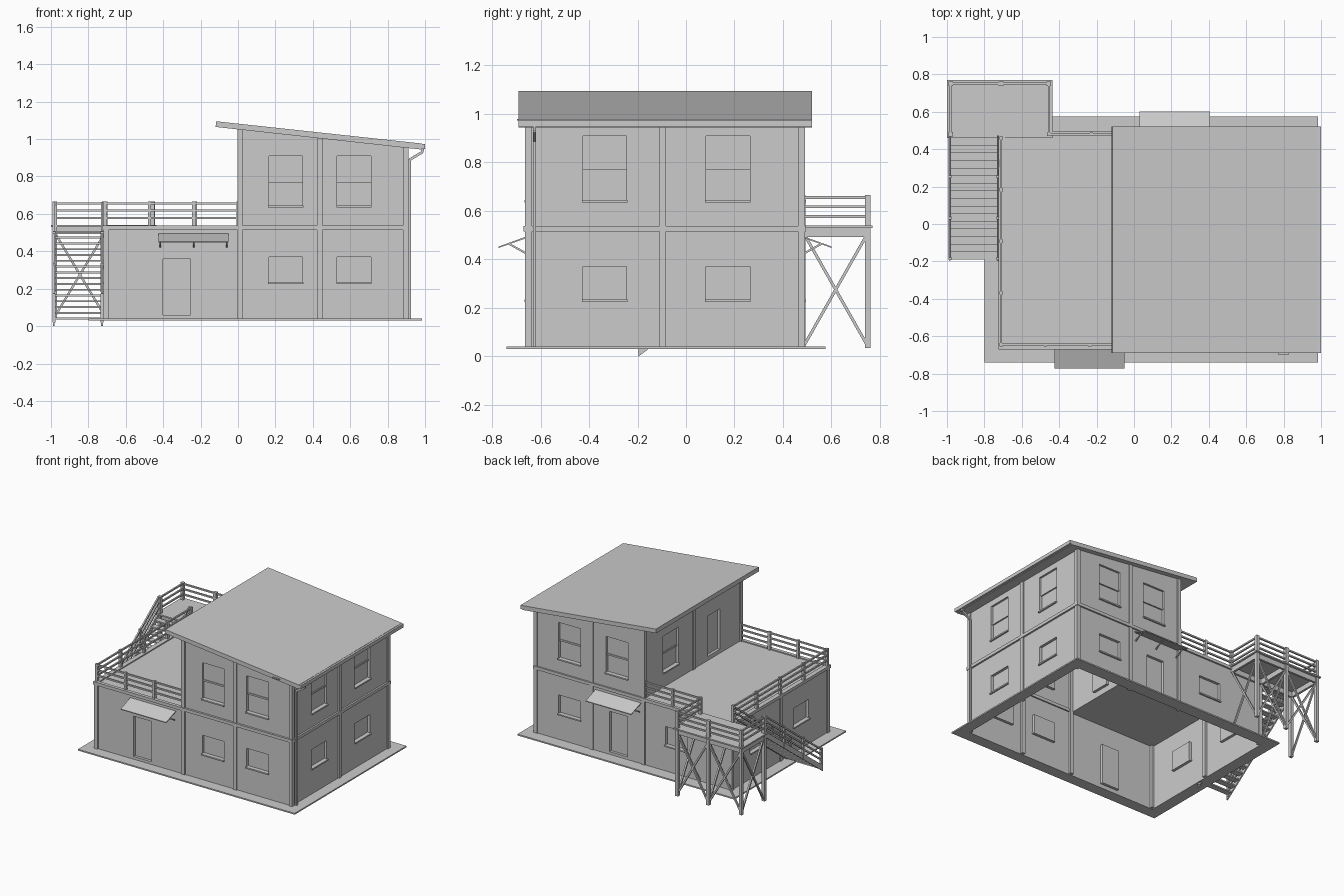
import bpy, bmesh
from mathutils import Vector, Matrix

if "Cube" in bpy.data.objects:
    bpy.data.objects.remove(bpy.data.objects["Cube"])

mat = bpy.data.materials.new("light_grey")
mat.diffuse_color = (0.6, 0.6, 0.6, 1)
mat.use_nodes = True
mat.node_tree.nodes["Principled BSDF"].inputs["Base Color"].default_value = mat.diffuse_color
parts = {}


def part(name):
    if name not in parts:
        parts[name] = bmesh.new()
    return parts[name]


def box(name, x0, x1, y0, y1, z0, z1):
    m = Matrix.Translation(((x0 + x1) / 2, (y0 + y1) / 2, (z0 + z1) / 2)) @ \
        Matrix.Diagonal((x1 - x0, y1 - y0, z1 - z0, 1))
    bmesh.ops.create_cube(part(name), size=1, matrix=m)


def bar(name, a, b, w=0.012):
    a, b = Vector(a), Vector(b)
    d = b - a
    m = Matrix.Translation((a + b) / 2) @ d.to_track_quat('Z', 'Y').to_matrix().to_4x4() @ \
        Matrix.Diagonal((w, w, d.length, 1))
    bmesh.ops.create_cube(part(name), size=1, matrix=m)


def prism(name, pts, vec):
    # closed polygon pushed along vec
    bm = part(name)
    f = bm.faces.new([bm.verts.new(p) for p in pts])
    r = bmesh.ops.extrude_face_region(bm, geom=[f], use_keep_orig=True)
    new = [v for v in r["geom"] if isinstance(v, bmesh.types.BMVert)]
    bmesh.ops.translate(bm, verts=new, vec=vec)
    bmesh.ops.recalc_face_normals(bm, faces=bm.faces[:])


def soffit(x):
    return 1.052 - 0.11 * x


def wall(name, P, u0, u1, v0, top, holes, flip):
    # wall sheet with recessed windows and doors; P(u, v, d) has d pointing outward
    bm = part(name)

    def quad(*pts):
        vs = [bm.verts.new(P(*p)) for p in pts]
        bm.faces.new(vs[::-1] if flip else vs)

    def block(name, a, b, c, d, n, f):
        lo, hi = P(a, c, n), P(b, d, f)
        box(name, *[g(lo[i], hi[i]) for i in range(3) for g in (min, max)])

    us = sorted({u0, u1, *[h[0] for h in holes], *[h[1] for h in holes]})
    for a, b in zip(us, us[1:]):
        v = v0
        for h in sorted((h for h in holes if h[0] <= a and h[1] >= b), key=lambda h: h[2]):
            quad((a, v, 0), (b, v, 0), (b, h[2], 0), (a, h[2], 0))
            v = h[3]
        quad((a, v, 0), (b, v, 0), (b, top(b), 0), (a, top(a), 0))
    r = -0.02
    for a, b, c, d, kind in holes:
        quad((a, c, 0), (b, c, 0), (b, c, r), (a, c, r))
        quad((b, c, 0), (b, d, 0), (b, d, r), (b, c, r))
        quad((b, d, 0), (a, d, 0), (a, d, r), (b, d, r))
        quad((a, d, 0), (a, c, 0), (a, c, r), (a, d, r))
        quad((a, c, r), (b, c, r), (b, d, r), (a, d, r))
        if kind != "door":
            block("window_sills", a - .004, b + .004, c - .006, c + .004, r, .012)
        if kind == "tall":
            m = (c + d) / 2
            block("window_sashes", a, b, m - .006, m + .006, r, r + .01)
            block("window_sashes", a, b, m, d, r, r + .005)


def win(u, kind):
    z = {"tall": (.64, .91), "low": (.23, .37)}[kind]
    return (u, u + .18, *z, kind)


# house walls
FY, BY, LX, RX = -.655, .483, -.712, .902
deck = lambda u: .52
wall("front_wall", lambda u, v, d: (u, FY - d, v), 0, RX, .035, soffit,
     [win(.165, "tall"), win(.53, "tall"), win(.165, "low"), win(.53, "low")], False)
wall("terrace_front_wall", lambda u, v, d: (u, FY - d, v), LX, 0, .035, deck,
     [(-.4, -.255, .06, .36, "door")], False)
wall("back_wall", lambda u, v, d: (u, BY + d, v), 0, RX, .035, soffit,
     [win(.14, "tall"), win(.53, "tall"), win(.53, "low"), (.145, .29, .06, .36, "door")], True)
wall("terrace_back_wall", lambda u, v, d: (u, BY + d, v), LX, 0, .035, deck,
     [win(-.35, "low")], True)
wall("right_wall", lambda u, v, d: (RX + d, u, v), FY, BY, .035, lambda u: soffit(RX),
     [win(y, k) for y in (-.425, .083) for k in ("tall", "low")], False)
wall("left_wall", lambda u, v, d: (LX - d, u, v), FY, BY, .035, deck,
     [win(-.425, "low"), win(.083, "low")], True)
wall("upper_left_wall", lambda u, v, d: (.005 - d, u, v), FY, BY, .52, lambda u: soffit(0),
     [win(.083, "tall"), (-.405, -.26, .56, .86, "door")], True)

# pavement ring around the house
box("pavement", -.8, .985, -.74, FY, .03, .04)
box("pavement", -.8, .985, BY, .575, .03, .04)
box("pavement", -.8, LX, FY, BY, .03, .04)
box("pavement", RX, .985, FY, BY, .03, .04)

# timber columns and floor bands
for y0, y1 in ((-.664, -.636), (.462, .49)):
    for x0, x1, z in ((-.72, -.692, .53), (-.003, .025, 1.05), (.423, .451, 1.004), (.883, .911, .955)):
        box("columns", x0, x1, y0, y1, .035, z)
box("columns", .885, .911, -.11, -.082, .035, .955)
box("columns", -.72, -.695, -.11, -.082, .035, .53)
box("columns", -.003, .02, -.11, -.082, .53, 1.05)
box("floor_bands", -.722, .913, -.67, -.645, .515, .538)
box("floor_bands", -.722, .913, .472, .495, .515, .538)
box("floor_bands", .89, .915, -.67, .495, .515, .538)
box("floor_bands", -.724, -.69, -.67, .495, .515, .538)
box("terrace_floor", LX, .005, FY, BY, .515, .53)

# sloping roof, gutter and downpipe
prism("roof", [(-.12, -.69, 1.065), (-.116, -.69, 1.095), (.985, -.69, .976), (.982, -.69, .944)],
      (0, 1.21, 0))
box("gutter", .978, 1, -.69, .52, .948, .974)
box("roof_clip", .77, .83, -.698, -.69, .972, .98)
pipe = [(.988, -.625, .95), (.985, -.625, .93), (.918, -.625, .89), (.918, -.625, .04)]
for a, b in zip(pipe, pipe[1:]):
    bar("downpipe", a, b, .014)

# awnings over the two doors
for x0, x1, y, s in ((-.425, -.05, -.66, -1), (.03, .405, .488, 1)):
    prism("awnings", [(x0, y, .487), (x0, y + .113 * s, .447), (x0, y + .113 * s, .453), (x0, y, .494)],
          (x1 - x0, 0, 0))
    for x in (x0 + .01, (x0 + x1) / 2, x1 - .01):
        bar("awning_brackets", (x, y, .425), (x, y + .07 * s, .464), .008)

# railings
RAILS = (.577, .617, .655)


def railing(a, b, n):
    a, b = Vector((*a, 0)), Vector((*b, 0))
    for z in RAILS:
        bar("rails", a + Vector((0, 0, z)), b + Vector((0, 0, z)), .011)
    for i in range(n + 1):
        p = a.lerp(b, i / n)
        box("rail_posts", p.x - .009, p.x + .009, p.y - .009, p.y + .009, .52, .665)


railing((-.71, -.645), (0, -.645), 3)
railing((-.71, -.645), (-.71, .46), 4)
railing((-.455, .48), (0, .48), 2)
railing((-.98, .75), (-.455, .75), 2)
railing((-.98, .48), (-.98, .75), 1)
railing((-.455, .48), (-.455, .75), 1)

# landing platform on legs with cross braces
box("landing", -1, -.435, .46, .77, .53, .54)
for y in (.49, .745):
    box("landing_beams", -.985, -.45, y - .008, y + .008, .492, .53)
for x in (-.98, -.71, -.455):
    box("landing_beams", x - .008, x + .008, .48, .75, .492, .53)
for x, y in ((-.98, .75), (-.71, .75), (-.455, .75), (-.98, .48)):
    box("landing_legs", x - .012, x + .012, y - .012, y + .012, .035, .665)
for x in (-.98, -.71, -.455):
    bar("cross_braces", (x, .49, .05), (x, .745, .5))
    bar("cross_braces", (x, .745, .05), (x, .49, .5))
for a, b in ((-.98, -.71), (-.71, -.455)):
    bar("cross_braces", (a, .75, .05), (b, .75, .5))
    bar("cross_braces", (b, .75, .05), (a, .75, .5))

# outside stair
N = 16
for i in range(N):
    y, z = -.19 + .65 * i / N, .035 + .495 * i / N
    box("stair_treads", -.985, -.73, y, y + .043, z, z + .01)
for x in (-.99, -.733):
    prism("stair_stringers", [(x, -.195, 0), (x, .465, .497), (x, .465, .54), (x, -.195, .043)], (.01, 0, 0))
    for h in (.05, .09, .128):
        bar("stair_rails", (x + .005, .47, .53 + h), (x + .005, -.185, .035 + h), .011)
    for t in (0, .33, .67):
        y, z = -.185 + .655 * t, .02 + .495 * t
        box("stair_posts", x - .003, x + .013, y - .008, y + .008, z, z + .155)

# turn every part into an object
for name, bm in parts.items():
    bmesh.ops.remove_doubles(bm, verts=bm.verts[:], dist=1e-5) if "wall" in name else None
    me = bpy.data.meshes.new(name)
    bm.to_mesh(me)
    bm.free()
    me.materials.append(mat)
    bpy.context.collection.objects.link(bpy.data.objects.new(name, me))
